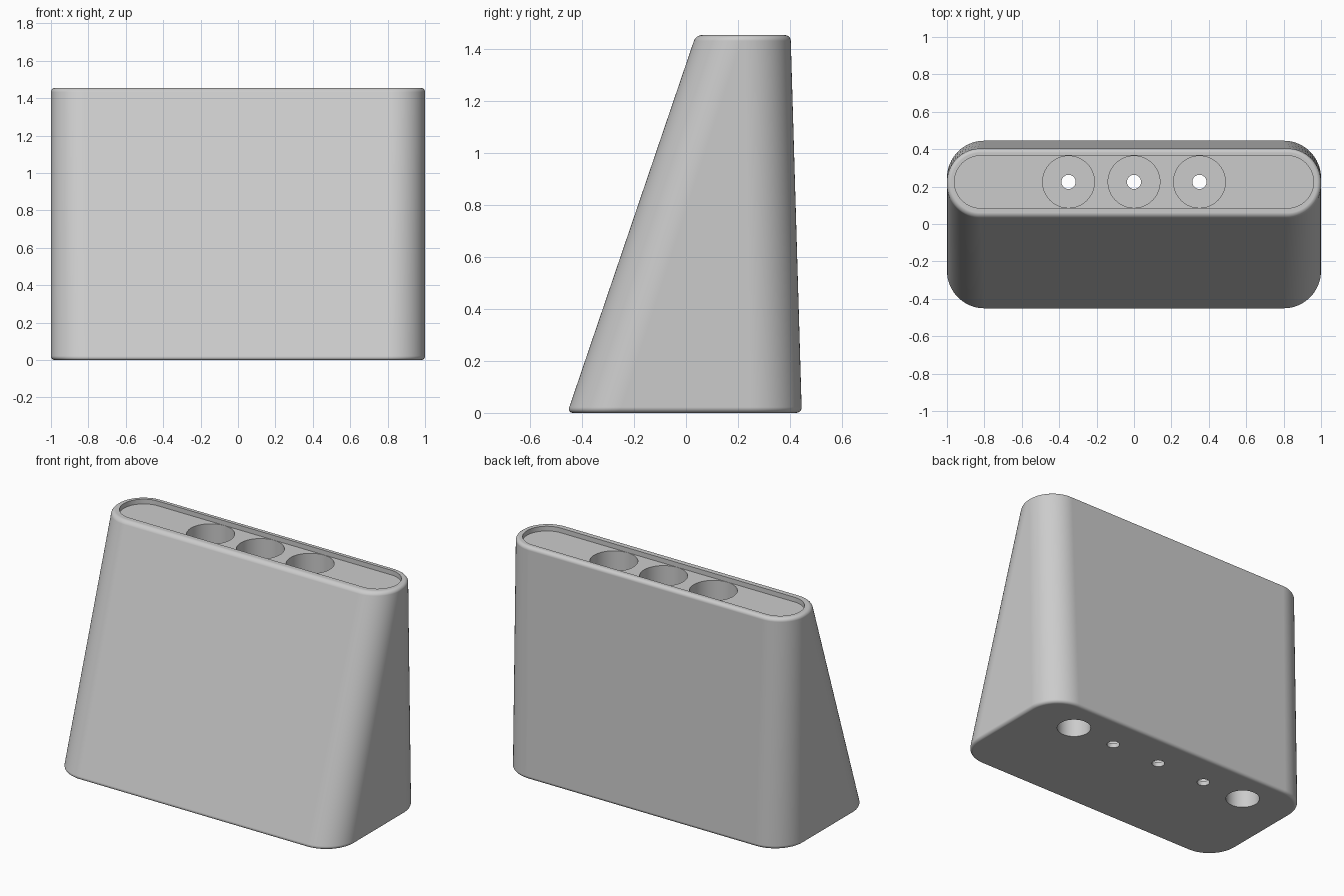
import bpy, bmesh, math

if "Cube" in bpy.data.objects:
    bpy.data.objects.remove(bpy.data.objects["Cube"])

HEIGHT = 1.455
FILLET = 0.022
HOLE_Y = 0.225


def rounded_rect(x, y0, y1, r, z, steps=16):
    """Counter-clockwise rounded rectangle, x from -x to x."""
    pts = []
    for k, (cx, cy) in enumerate([(x - r, y1 - r), (-x + r, y1 - r),
                                  (-x + r, y0 + r), (x - r, y0 + r)]):
        for i in range(steps + 1):
            a = math.pi / 2 * (k + i / steps)
            pts.append((cx + r * math.cos(a), cy + r * math.sin(a), z))
    return pts


def loft(name, rings):
    """Closed solid skinned through rings with equal point counts."""
    bm = bmesh.new()
    loops = [[bm.verts.new(p) for p in ring] for ring in rings]
    n = len(loops[0])
    for a, b in zip(loops, loops[1:]):
        for i in range(n):
            j = (i + 1) % n
            bm.faces.new((a[i], a[j], b[j], b[i]))
    bm.faces.new(loops[0][::-1])
    bm.faces.new(loops[-1])
    bmesh.ops.recalc_face_normals(bm, faces=bm.faces)
    mesh = bpy.data.meshes.new(name)
    bm.to_mesh(mesh)
    bm.free()
    obj = bpy.data.objects.new(name, mesh)
    bpy.context.collection.objects.link(obj)
    return obj


def cylinder(name, x, r, z0, z1, sides=64):
    return loft(name, [[(x + r * math.cos(2 * math.pi * i / sides),
                         HOLE_Y + r * math.sin(2 * math.pi * i / sides), z)
                        for i in range(sides)] for z in (z0, z1)])


def body_ring(z, inset):
    """Body outline at height z: sloped front, slightly sloped back."""
    t = z / HEIGHT
    front = -0.457 + t * (0.038 + 0.457)
    back = 0.446 + t * (0.403 - 0.446)
    r = 0.2 + t * (0.18 - 0.2)
    return rounded_rect(1 - inset, front + inset, back - inset, r - inset, z)


# Body with rounded bottom and top edges
rings = []
for i in range(7):
    a = math.pi / 2 * i / 6
    rings.append(body_ring(FILLET * (1 - math.sin(a)), FILLET * (1 - math.cos(a))))
rings.reverse()
for i in range(7):
    a = math.pi / 2 * i / 6
    rings.append(body_ring(HEIGHT - FILLET * (1 - math.sin(a)),
                           FILLET * (1 - math.cos(a))))
body = loft("stand_body", rings)

# Shallow tray in the top
cutters = [loft("tray_cutter", [rounded_rect(0.96, HOLE_Y - 0.14, HOLE_Y + 0.14, 0.1395, z)
                                for z in (HEIGHT - 0.03, HEIGHT + 0.1)])]
# Three deep wells, each with a small drain hole through the floor
for x in (-0.35, 0, 0.35):
    cutters.append(cylinder("well_cutter", x, 0.1385, 0.03, HEIGHT + 0.05))
    cutters.append(cylinder("drain_cutter", x, 0.038, -0.1, 0.1, 32))
# Two blind holes in the underside
for x in (-0.655, 0.655):
    cutters.append(cylinder("base_hole_cutter", x, 0.1, -0.1, 0.6))

bpy.context.view_layer.objects.active = body
body.select_set(True)
for c in cutters:
    c.hide_render = True
    mod = body.modifiers.new(c.name, 'BOOLEAN')
    mod.operation = 'DIFFERENCE'
    mod.solver = 'EXACT'
    mod.object = c
    bpy.ops.object.modifier_apply(modifier=mod.name)
    bpy.data.objects.remove(c)

# Smooth shading with crisp hole rims
bpy.ops.object.shade_smooth_by_angle(angle=math.radians(35))
weighted = body.modifiers.new("weighted_normals", 'WEIGHTED_NORMAL')
weighted.keep_sharp = True

grey = bpy.data.materials.new("light_grey")
grey.diffuse_color = (0.6, 0.6, 0.6, 1)
grey.use_nodes = True
grey.node_tree.nodes["Principled BSDF"].inputs["Base Color"].default_value = grey.diffuse_color
body.data.materials.clear()
body.data.materials.append(grey)
